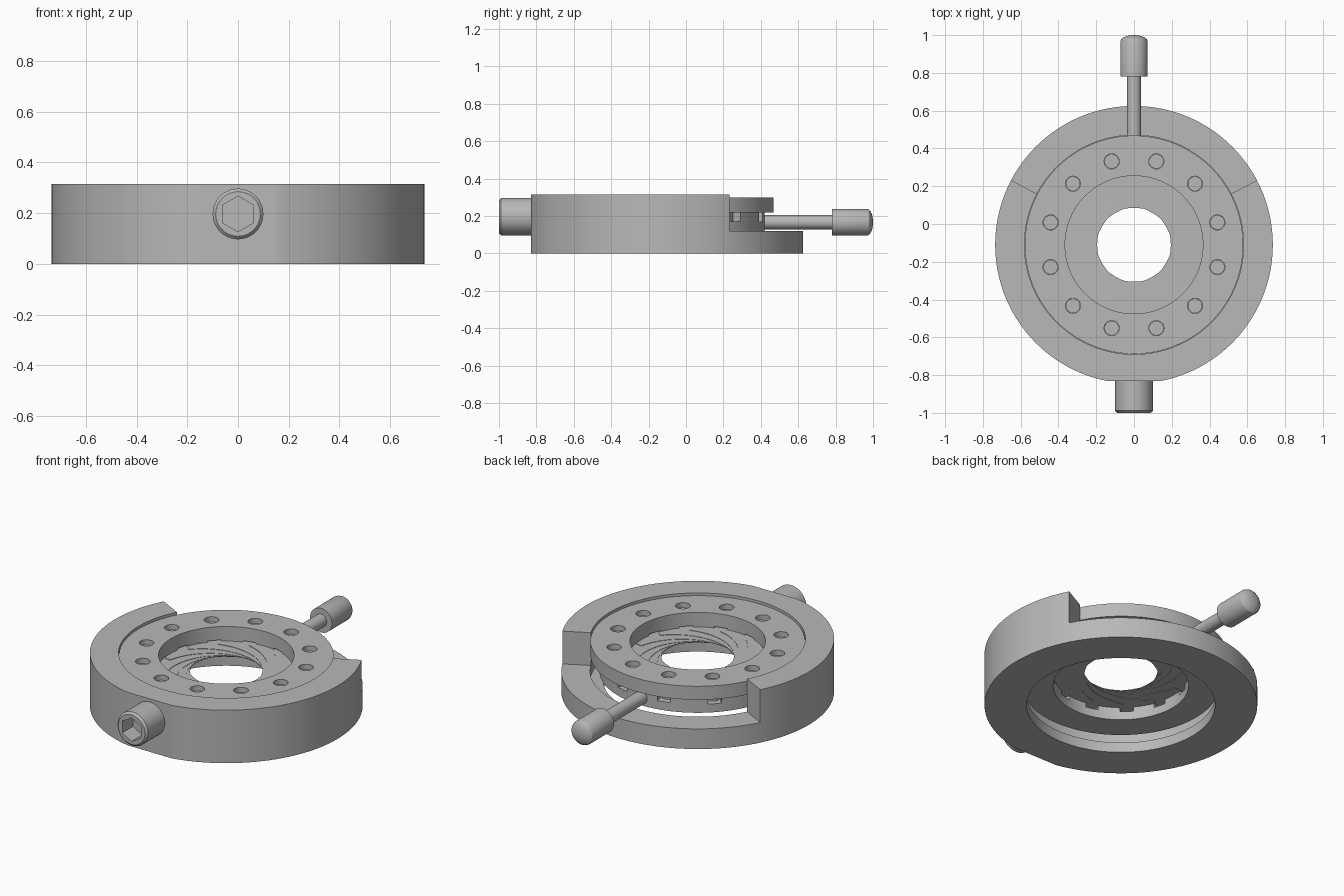
import bpy
import bmesh
from math import cos, sin, pi, radians
from mathutils import Matrix

if "Cube" in bpy.data.objects:
    bpy.data.objects.remove(bpy.data.objects["Cube"])

CY = -0.11  # axis of the round housing
HOUSING = Matrix.Translation((0, CY, 0))

steel = bpy.data.materials.new("plain grey metal")
steel.use_nodes = True
GREY = (0.48, 0.48, 0.48, 1)
steel.diffuse_color = GREY
steel.node_tree.nodes["Principled BSDF"].inputs["Base Color"].default_value = GREY


def finish(name, bm, matrix):
    bmesh.ops.recalc_face_normals(bm, faces=bm.faces)
    mesh = bpy.data.meshes.new(name)
    bm.transform(matrix)
    bm.to_mesh(mesh)
    bm.free()
    mesh.materials.append(steel)
    obj = bpy.data.objects.new(name, mesh)
    bpy.context.collection.objects.link(obj)
    return obj


def lathe(name, profile, matrix=HOUSING, steps=96, solid=False):
    """Revolve a radius/height profile; solid ones are capped, others close into a ring."""
    bm = bmesh.new()
    rings = [[bm.verts.new((r * cos(2 * pi * i / steps), r * sin(2 * pi * i / steps), z))
              for i in range(steps)] for r, z in profile]
    pairs = list(zip(rings, rings[1:]))
    if solid:
        bm.faces.new(rings[0])
        bm.faces.new(rings[-1])
    else:
        pairs.append((rings[-1], rings[0]))
    for a, b in pairs:
        for i in range(steps):
            j = (i + 1) % steps
            bm.faces.new((a[i], a[j], b[j], b[i]))
    return finish(name, bm, matrix)


def prism(name, points, z0, z1, matrix=HOUSING):
    bm = bmesh.new()
    face = bm.faces.new([bm.verts.new((x, y, z0)) for x, y in points])
    ext = bmesh.ops.extrude_face_region(bm, geom=[face])["geom"]
    tops = [v for v in ext if isinstance(v, bmesh.types.BMVert)]
    bmesh.ops.translate(bm, verts=tops, vec=(0, 0, z1 - z0))
    return finish(name, bm, matrix)


def cut(obj, cutter):
    mod = obj.modifiers.new("cut", "BOOLEAN")
    mod.operation = "DIFFERENCE"
    mod.solver = "EXACT"
    mod.object = cutter
    bpy.context.view_layer.objects.active = obj
    bpy.ops.object.modifier_apply(modifier=mod.name)
    bpy.data.objects.remove(cutter)


def ring_of(radius, z0, z1, width, length=None):
    """Twelve round pegs, or radial boxes when a length is given, as one object."""
    bm = bmesh.new()
    for k in range(12):
        m = Matrix.Rotation(radians(15 + 30 * k), 4, "Z") @ Matrix.Translation((radius, 0, (z0 + z1) / 2))
        if length:
            size = Matrix.Diagonal((length, width, z1 - z0, 1))
            bmesh.ops.create_cube(bm, size=1, matrix=m @ size)
        else:
            bmesh.ops.create_cone(bm, cap_ends=True, segments=24, radius1=width,
                                  radius2=width, depth=z1 - z0, matrix=m)
    return finish("pegs", bm, HOUSING)


# Housing: stepped bore, open rear sector, flat at the front
housing = lathe("housing", [(0.508, 0), (0.735, 0), (0.735, 0.315), (0.58, 0.315),
                            (0.58, 0.06), (0.508, 0.06)], steps=128)
sector = [(0, 0)] + [(2 * cos(radians(a)), 2 * sin(radians(a))) for a in (27.7, 90, 152.3)]
cut(housing, prism("sector_cutter", sector, 0.12, 0.6))
cut(housing, prism("flat_cutter", [(-0.5, -1), (0.5, -1), (0.5, -0.72), (-0.5, -0.72)], -0.1, 0.6))

# Cover plate with its ring of holes
cover = lathe("cover_plate", [(0.365, 0.22), (0.578, 0.22), (0.578, 0.3), (0.365, 0.3)], steps=128)
cut(cover, ring_of(0.457, 0.1, 0.4, 0.04))

# Slotted drive ring below the cover
drive = lathe("drive_ring", [(0.365, 0.12), (0.53, 0.12), (0.53, 0.221), (0.365, 0.221)])
cut(drive, ring_of(0.45, 0.17, 0.3, 0.075, 0.3))

# Pins seated in the cover holes
pins = ring_of(0.457, 0.165, 0.27, 0.0385)
pins.name = "blade_pins"

# Overlapping iris blades: crescents that climb slightly along their length
OFFSET, INNER, OUTER, STEPS = 0.13, 0.325, 0.49, 28
bm = bmesh.new()
for k in range(12):
    turn = Matrix.Rotation(radians(30 * k), 4, "Z")
    rows = []
    for i in range(STEPS + 1):
        t = radians(-80 + 160 * i / STEPS)
        z = 0.194 + 0.016 * i / STEPS
        rows.append([bm.verts.new(turn @ Matrix.Translation((-OFFSET, 0, 0)).to_4x4()
                                  @ Matrix.Translation((r * cos(t), r * sin(t), h)).to_translation())
                     for r, h in ((INNER, z), (OUTER, z), (OUTER, z + 0.004), (INNER, z + 0.004))])
    for a, b in zip(rows, rows[1:]):
        for i in range(4):
            j = (i + 1) % 4
            bm.faces.new((a[i], a[j], b[j], b[i]))
    bm.faces.new(rows[0])
    bm.faces.new(rows[-1])
blades = finish("iris_blades", bm, HOUSING)

# Lever: rod and domed knob pointing to the rear
rear = Matrix.Translation((0, 0, 0.167)) @ Matrix.Rotation(radians(-90), 4, "X")
rod = lathe("lever_rod", [(0.038, 0.36), (0.038, 0.79)], rear, 32, True)
dome = [(0.072 * cos(a), 0.968 + 0.032 * sin(a)) for a in (radians(d) for d in (0, 20, 40, 60, 75, 88))]
knob = lathe("lever_knob", [(0.072, 0.78)] + dome, rear, 48, True)

# Front screw with a hexagonal socket
front = Matrix.Translation((0, 0, 0.197)) @ Matrix.Rotation(radians(90), 4, "X")
screw = lathe("front_screw", [(0.1, 0.8), (0.1, 0.988), (0.088, 1.0)], front, 48, True)
hexagon = [(0.07 * cos(radians(30 + 60 * k)), 0.07 * sin(radians(30 + 60 * k))) for k in range(6)]
cut(screw, prism("socket_cutter", hexagon, 0.9, 1.1, front))

# Smooth the round walls, keep edges crisp
bpy.ops.object.select_all(action="DESELECT")
for obj in (housing, cover, drive, pins, blades, rod, knob, screw):
    obj.select_set(True)
bpy.context.view_layer.objects.active = housing
bpy.ops.object.shade_smooth_by_angle(angle=radians(25))
